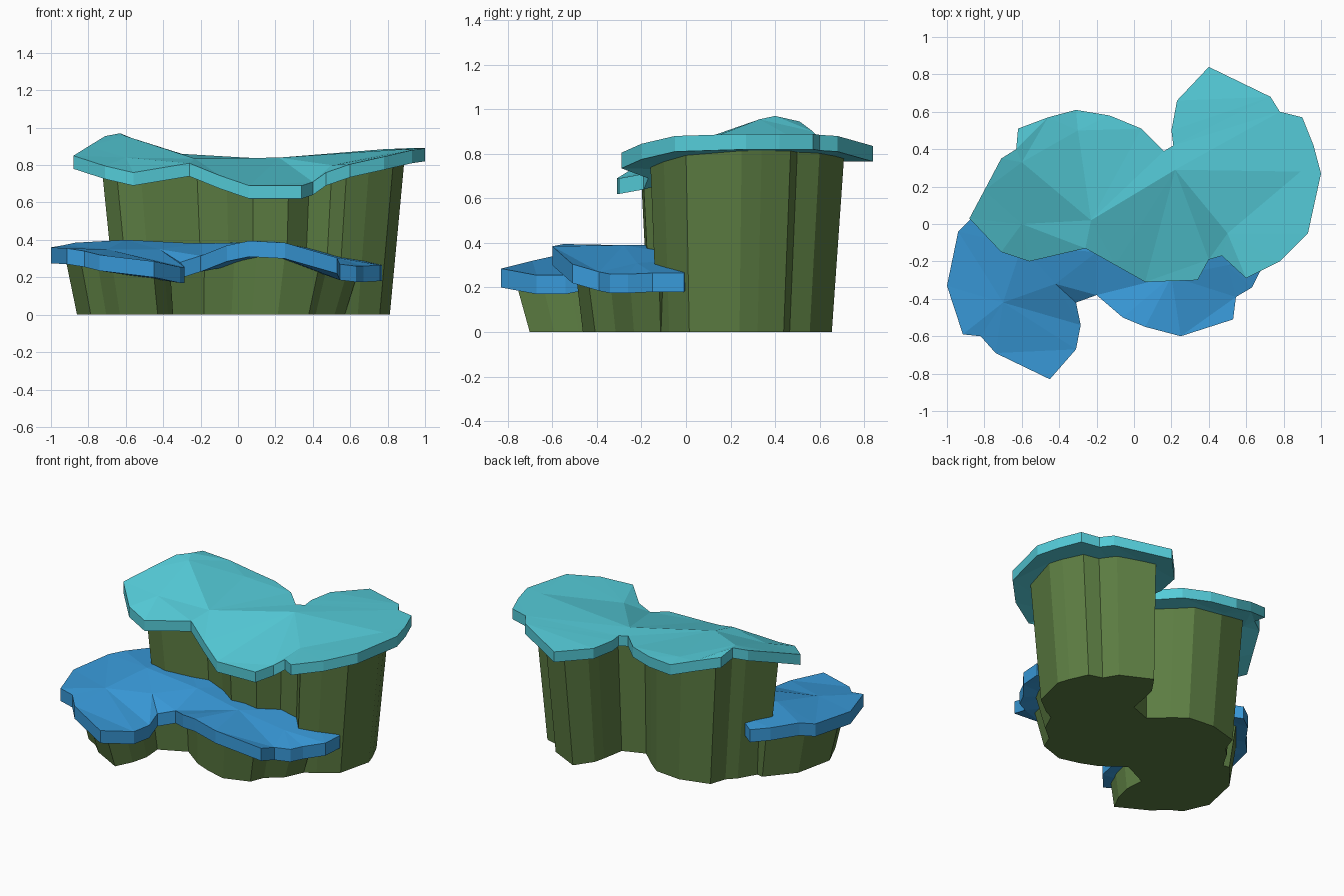
import bpy, bmesh
from mathutils import Vector, geometry
from mathutils.bvhtree import BVHTree

if "Cube" in bpy.data.objects:
    bpy.data.objects.remove(bpy.data.objects["Cube"])


def material(name, color):
    m = bpy.data.materials.new(name)
    m.diffuse_color = (*color, 1)
    m.use_nodes = True
    m.node_tree.nodes["Principled BSDF"].inputs["Base Color"].default_value = m.diffuse_color
    return m


def finish(name, bm, mat):
    bmesh.ops.recalc_face_normals(bm, faces=bm.faces[:])
    mesh = bpy.data.meshes.new(name)
    bm.to_mesh(mesh)
    mesh.materials.append(mat)
    bpy.context.collection.objects.link(bpy.data.objects.new(name, mesh))


def make_cap(name, rim, inner, thick, mat):
    """Uneven slab: triangulated top, same shape below, walls on the rim."""
    pts = rim + inner
    n = len(rim)
    res = geometry.delaunay_2d_cdt([Vector(p[:2]) for p in pts], [],
                                   [list(range(n))], 1, 1e-5)
    tris = [[res[3][i][0] for i in f] for f in res[2]]
    bm = bmesh.new()
    top = [bm.verts.new(p) for p in pts]
    low = [bm.verts.new((x, y, z - thick)) for x, y, z in pts]
    for f in tris:
        bm.faces.new([top[i] for i in f])
        bm.faces.new([low[i] for i in reversed(f)])
    for i in range(n):
        j = (i + 1) % n
        bm.faces.new((top[i], top[j], low[j], low[i]))
    bm.normal_update()
    tree = BVHTree.FromBMesh(bm)
    finish(name, bm, mat)
    return tree


def make_cliff(name, outline, center, flare, cap, mat):
    """Wall flaring upward from the ground into the underside of its cap."""
    bm = bmesh.new()
    top, low = [], []
    c = Vector(center)
    for x, y in outline:
        hit = cap.ray_cast(Vector((x, y, -1)), Vector((0, 0, 1)))[0]
        if hit is None:
            hit = cap.find_nearest(Vector((x, y, 0)))[0]
        b = c + (Vector((x, y)) - c) / flare
        top.append(bm.verts.new((x, y, hit.z + 0.015)))
        low.append(bm.verts.new((b.x, b.y, 0)))
    n = len(outline)
    for i in range(n):
        j = (i + 1) % n
        bm.faces.new((low[i], low[j], top[j], top[i]))
    bm.faces.new(low[::-1])
    finish(name, bm, mat)


teal = material("teal", (0.09, 0.60, 0.69))
blue = material("blue", (0.04, 0.32, 0.69))
green = material("moss_green", (0.107, 0.205, 0.055))

# upper plateau cap
upper_rim = [
    (-.88, .03, .85), (-.80, .18, .90), (-.71, .35, .955), (-.63, .40, .97),
    (-.62, .51, .945), (-.46, .57, .90), (-.31, .61, .85), (-.13, .58, .845),
    (.04, .51, .84), (.16, .39, .835), (.21, .42, .835), (.20, .50, .835),
    (.23, .66, .835), (.40, .84, .835), (.73, .68, .88), (.78, .60, .885),
    (.90, .57, .89), (.96, .42, .89), (1.0, .27, .89), (.93, -.05, .88),
    (.78, -.20, .845), (.60, -.29, .805), (.47, -.17, .76), (.40, -.19, .71),
    (.34, -.30, .69), (.06, -.31, .69), (-.10, -.22, .745),
    (-.26, -.13, .81), (-.56, -.20, .76), (-.71, -.15, .795)]
upper_inner = [(-.30, .50, .86), (-.60, .33, .955), (-.23, .02, .835),
               (.22, .29, .84), (.89, .28, .885), (.50, -.05, .80),
               (-.60, 0, .84)]
upper = make_cap("upper_cap", upper_rim, upper_inner, .07, teal)

# lower ledge cap, its back edge hidden inside the upper cliff
lower_rim = [
    (-.66, .26, .37), (-.76, .18, .38), (-.87, .03, .385), (-.94, -.04, .37),
    (-1.0, -.33, .36), (-.915, -.59, .355), (-.82, -.60, .34),
    (-.74, -.69, .32), (-.45, -.83, .285), (-.31, -.67, .255),
    (-.285, -.54, .255), (-.31, -.42, .28), (-.20, -.38, .315),
    (-.06, -.50, .37), (.06, -.55, .395), (.25, -.60, .385),
    (.53, -.51, .305), (.545, -.39, .27), (.63, -.34, .26),
    (.67, -.26, .26), (.76, -.15, .265), (.77, -.01, .265), (.50, .08, .33),
    (.10, .10, .39), (-.50, .15, .39)]
lower_inner = [(-.60, -.12, .40), (-.42, -.32, .35), (-.20, -.15, .38),
               (.20, -.28, .39), (.50, -.22, .31), (-.70, -.42, .35)]
lower = make_cap("lower_cap", lower_rim, lower_inner, .085, blue)

# tall cliff under the upper cap
make_cliff("upper_cliff", [
    (-.73, .05), (-.62, .24), (-.56, .30), (-.52, .42), (-.30, .48),
    (-.10, .46), (0, .38), (.12, .27), (.28, .33), (.31, .50), (.33, .58),
    (.42, .71), (.64, .60), (.70, .50), (.80, .47), (.86, .34), (.89, .25),
    (.83, 0), (.70, -.10), (.58, -.16), (.50, -.07), (.38, -.08),
    (.27, -.19), (.08, -.20), (-.06, -.10), (-.22, -.03), (-.52, -.09),
    (-.65, -.06)], (.1, .15), 1.11, upper, green)

# short cliff under the ledge
make_cliff("lower_cliff", [
    (-.70, .14), (-.86, -.05), (-.92, -.33), (-.84, -.51), (-.75, -.56),
    (-.67, -.64), (-.45, -.76), (-.39, -.64), (-.36, -.52), (-.37, -.38),
    (-.18, -.29), (-.02, -.41), (.10, -.46), (.25, -.50), (.43, -.44),
    (.47, -.34), (.58, -.25), (.64, -.12), (.40, .04), (-.48, .10)],
    (-.2, -.05), 1.09, lower, green)
